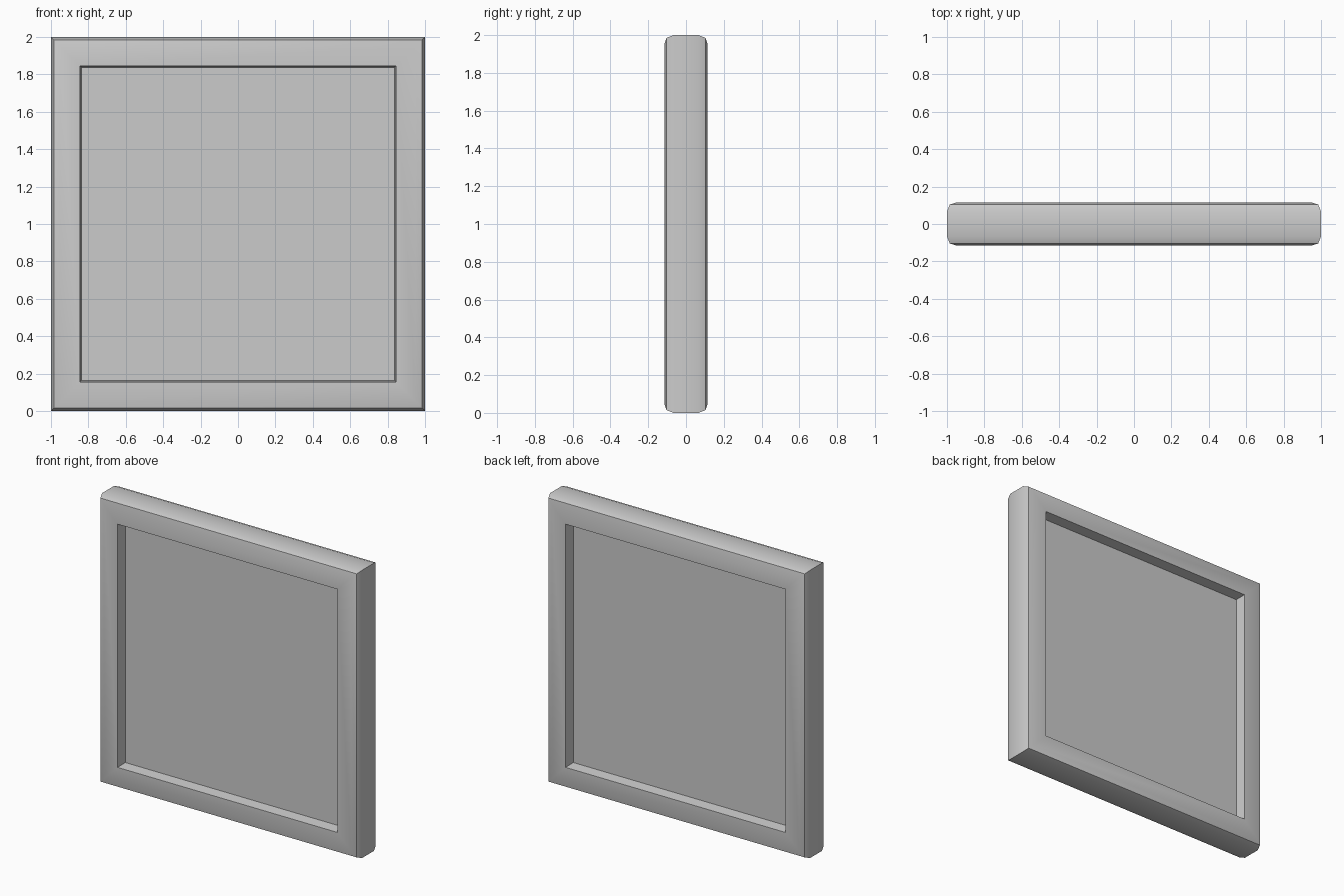
import bpy
import bmesh

cube = bpy.data.objects.get("Cube")
if cube:
    bpy.data.objects.remove(cube, do_unlink=True)

grey = bpy.data.materials.new("light grey")
grey.use_nodes = True
COLOUR = (0.6, 0.6, 0.6, 1)
grey.diffuse_color = COLOUR
grey.node_tree.nodes["Principled BSDF"].inputs["Base Color"].default_value = COLOUR

# Half cross-section of the border: (distance from centre, depth)
HALF = [(0.838, 0.04), (0.845, 0.115), (0.95, 0.115), (0.985, 0.104), (1.0, 0.066)]
PROFILE = HALF + [(r, -d) for r, d in reversed(HALF)]


def finish(bm, name):
    bmesh.ops.recalc_face_normals(bm, faces=bm.faces)
    mesh = bpy.data.meshes.new(name)
    bm.to_mesh(mesh)
    bm.free()
    mesh.materials.append(grey)
    obj = bpy.data.objects.new(name, mesh)
    bpy.context.collection.objects.link(obj)
    obj.location.z = 1
    return obj


# Mitred square border swept around the four corners
bm = bmesh.new()
corners = [(-1, -1), (1, -1), (1, 1), (-1, 1)]
rings = [[bm.verts.new((sx * r, d, sz * r)) for r, d in PROFILE] for sx, sz in corners]
for k, ring in enumerate(rings):
    following = rings[(k + 1) % len(rings)]
    for i in range(len(PROFILE) - 1):
        bm.faces.new((ring[i], ring[i + 1], following[i + 1], following[i]))

# Recessed panels closing the border on both sides
for i in (0, -1):
    bm.faces.new([ring[i] for ring in rings])
frame = finish(bm, "framed_panel")

bpy.ops.object.select_all(action="DESELECT")
frame.select_set(True)
bpy.context.view_layer.objects.active = frame
bpy.ops.object.shade_smooth_by_angle(angle=0.6)
